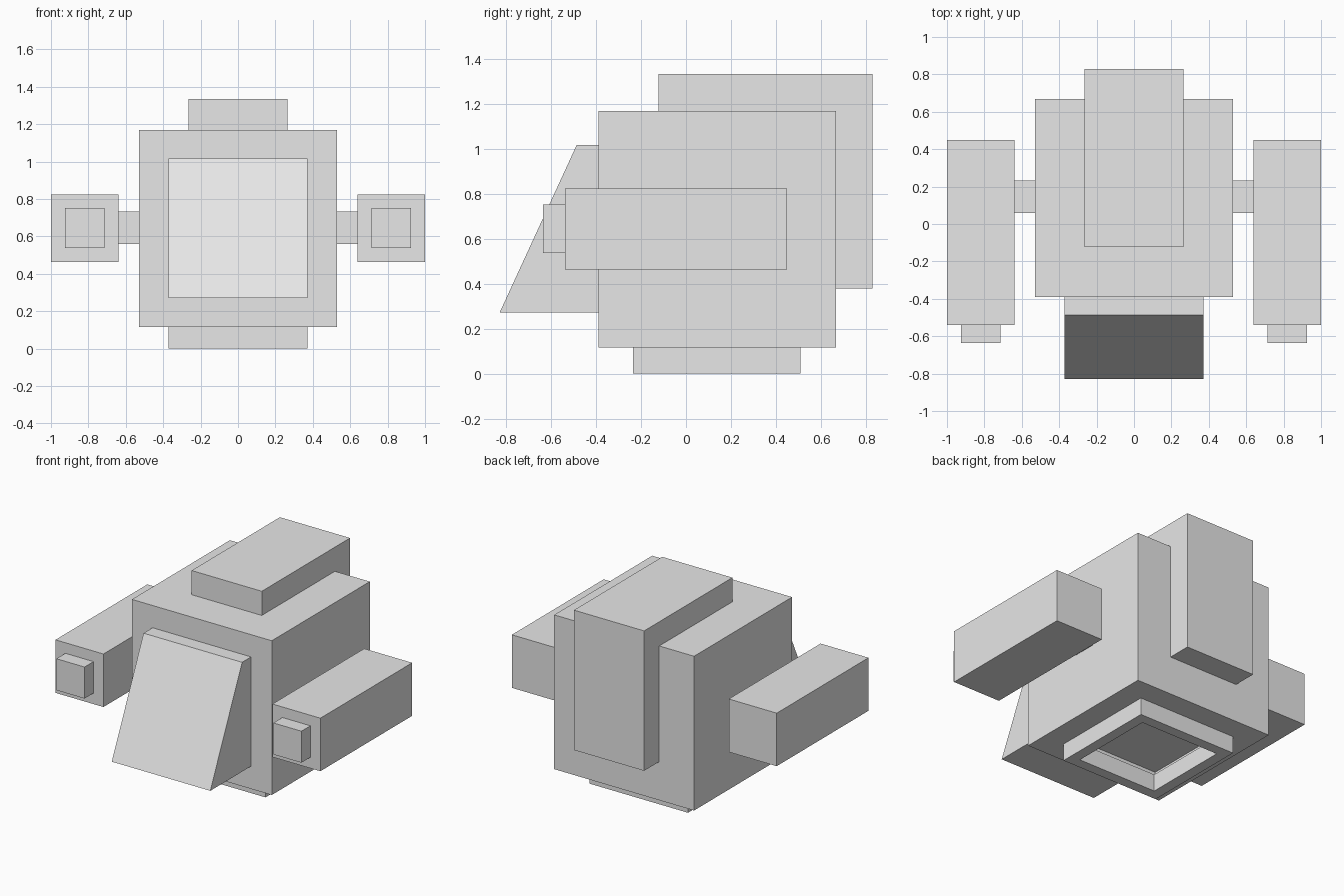
import bpy
import bmesh

default = bpy.data.objects.get("Cube")
if default:
    bpy.data.objects.remove(default, do_unlink=True)

# Single light grey paint
grey = bpy.data.materials.new("light_grey")
grey.use_nodes = True
grey.diffuse_color = (0.8, 0.8, 0.8, 1)
grey.node_tree.nodes["Principled BSDF"].inputs["Base Color"].default_value = grey.diffuse_color


def finish(name, bm):
    mesh = bpy.data.meshes.new(name)
    bm.to_mesh(mesh)
    bm.free()
    mesh.materials.append(grey)
    obj = bpy.data.objects.new(name, mesh)
    bpy.context.collection.objects.link(obj)
    return obj


def box_mesh(x, y, z):
    """Box spanning the given (low, high) ranges."""
    bm = bmesh.new()
    bmesh.ops.create_cube(bm, size=1)
    for v in bm.verts:
        v.co = [r[0] if c < 0 else r[1] for c, r in zip(v.co, (x, y, z))]
    return bm


def facing(bm, direction):
    bm.normal_update()
    return next(f for f in bm.faces if f.normal.z * direction > 0.9)


def recess(bm, margin, depth):
    """Sink a square pocket into the underside and return its floor."""
    floor = facing(bm, -1)
    bmesh.ops.inset_region(bm, faces=[floor], thickness=margin)
    rim = set(floor.verts)
    floor = bmesh.ops.extrude_discrete_faces(bm, faces=[floor])["faces"][0]
    for v in floor.verts:
        v.co.z += depth
    return floor


HOLE = 0.27

# Main body, with the end of the underside socket sunk into it
body = box_mesh((-0.528, 0.528), (-0.39, 0.667), (0.117, 1.17))
recess(body, 0.528 - HOLE, 0.053)
finish("body", body)

# Square base frame, open through the middle
base = box_mesh((-0.372, 0.372), (-0.235, 0.51), (0, 0.117))
top = facing(base, 1)
floor = recess(base, 0.372 - HOLE, 0.117)
bmesh.ops.delete(base, geom=[top, floor], context='FACES')
finish("base_frame", base)

# Pack wrapping over the top and back
finish("back_pack", box_mesh((-0.265, 0.265), (-0.122, 0.83), (0.38, 1.335)))

# Sloped front plate, extruded sideways from its profile
wedge = bmesh.new()
profile = [(-0.83, 0.272), (-0.39, 0.272), (-0.39, 1.018), (-0.487, 1.018)]
side = wedge.faces.new([wedge.verts.new((-0.372, y, z)) for y, z in profile])
ext = bmesh.ops.extrude_face_region(wedge, geom=[side])
for v in ext["geom"]:
    if isinstance(v, bmesh.types.BMVert):
        v.co.x = 0.372
bmesh.ops.recalc_face_normals(wedge, faces=wedge.faces)
finish("front_wedge", wedge)

# Side pods with nozzles and connecting struts
for label, s in (("left", 1), ("right", -1)):
    def span(a, b):
        return tuple(sorted((a * s, b * s)))
    finish(label + "_strut", box_mesh(span(0.528, 0.64), (0.06, 0.232), (0.56, 0.732)))
    finish(label + "_pod", box_mesh(span(0.638, 1), (-0.54, 0.45), (0.463, 0.825)))
    finish(label + "_nozzle", box_mesh(span(0.713, 0.925), (-0.637, -0.54), (0.538, 0.753)))
